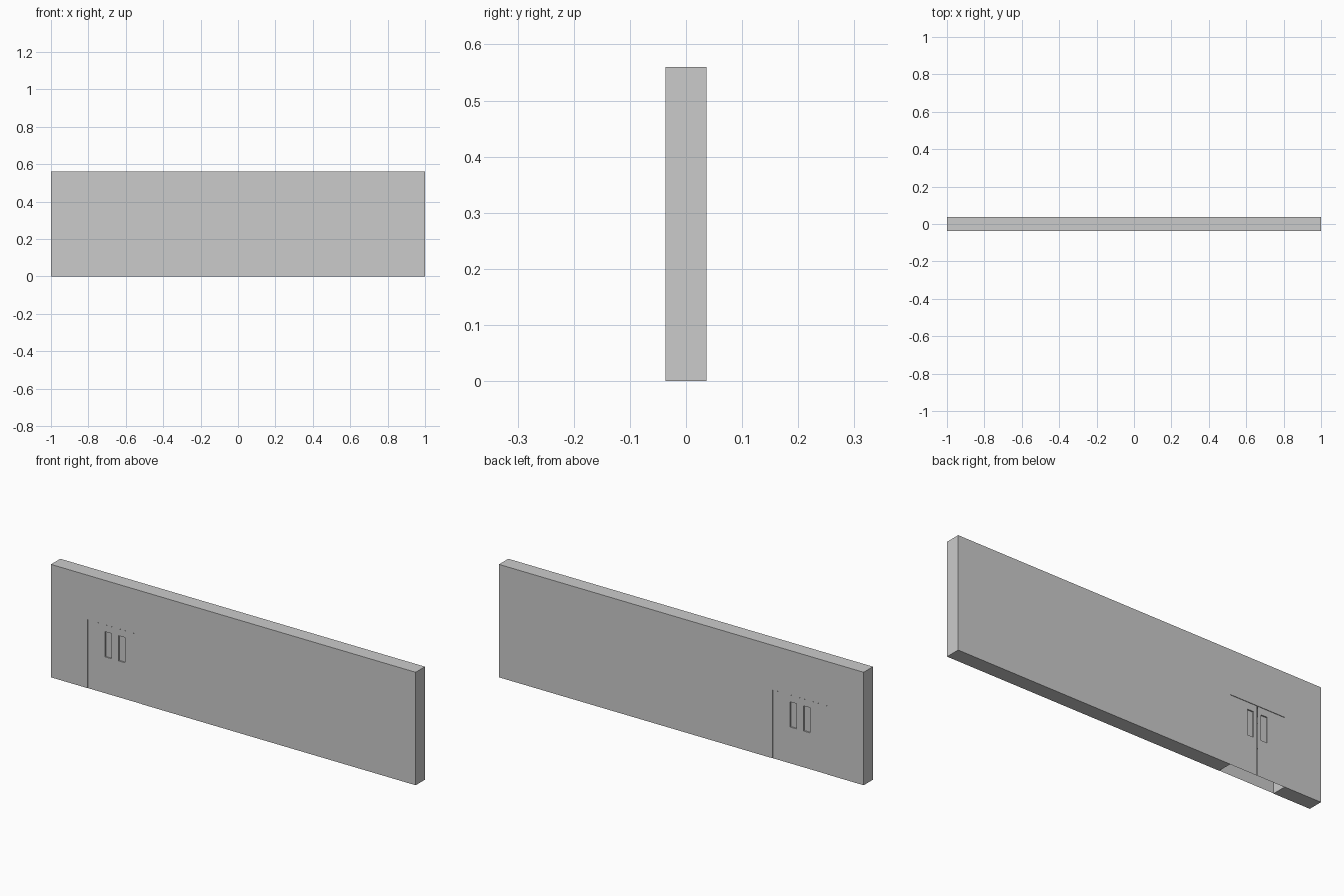
import bpy, bmesh
from mathutils import Vector

if "Cube" in bpy.data.objects:
    bpy.data.objects.remove(bpy.data.objects["Cube"])

HALF_T = 0.0365          # half wall thickness
DOOR_L, DOOR_R, DOOR_H = -0.80, -0.50, 0.34
MID = (DOOR_L + DOOR_R) / 2
GAP = 0.001              # clearance around each door leaf


def finish(name, bm):
    mesh = bpy.data.meshes.new(name)
    bm.to_mesh(mesh)
    bm.free()
    obj = bpy.data.objects.new(name, mesh)
    bpy.context.collection.objects.link(obj)
    return obj


# Wall: front profile with a doorway notch, extruded through its thickness
def make_wall():
    outline = [(-1, 0), (DOOR_L, 0), (DOOR_L, DOOR_H), (DOOR_R, DOOR_H),
               (DOOR_R, 0), (1, 0), (1, 0.56), (-1, 0.56)]
    bm = bmesh.new()
    face = bm.faces.new([bm.verts.new((x, -HALF_T, z)) for x, z in outline])
    ext = bmesh.ops.extrude_face_region(bm, geom=[face])
    moved = [v for v in ext["geom"] if isinstance(v, bmesh.types.BMVert)]
    bmesh.ops.translate(bm, verts=moved, vec=(0, 2 * HALF_T, 0))
    bmesh.ops.recalc_face_normals(bm, faces=bm.faces)
    return finish("wall", bm)


# Door leaf: thin sheet whose window cell is pushed inwards
def make_leaf(name, hand, side):
    us = (GAP / 2, 0.02, 0.055, MID - DOOR_L - GAP)
    zs = (0, 0.18, 0.305, DOOR_H - GAP)
    y = side * (HALF_T - 0.0015)
    bm = bmesh.new()
    v = [[bm.verts.new((MID + hand * u, y, z)) for z in zs] for u in us]
    for i in range(3):
        for j in range(3):
            f = bm.faces.new((v[i][j], v[i + 1][j], v[i + 1][j + 1], v[i][j + 1]))
            f.normal_update()
            if f.normal.y * side < 0:
                f.normal_flip()
            if (i, j) == (1, 1):
                pane = f
    ext = bmesh.ops.extrude_discrete_faces(bm, faces=[pane])["faces"]
    bmesh.ops.translate(bm, verts=list(ext[0].verts), vec=Vector((0, -side * 0.006, 0)))
    return finish(name, bm)


make_wall()
# Two leaves on the front and two on the back, hollow in between
for side, face_name in ((-1, "front"), (1, "back")):
    for hand, hand_name in ((-1, "left"), (1, "right")):
        make_leaf(f"{face_name}_door_{hand_name}", hand, side)
